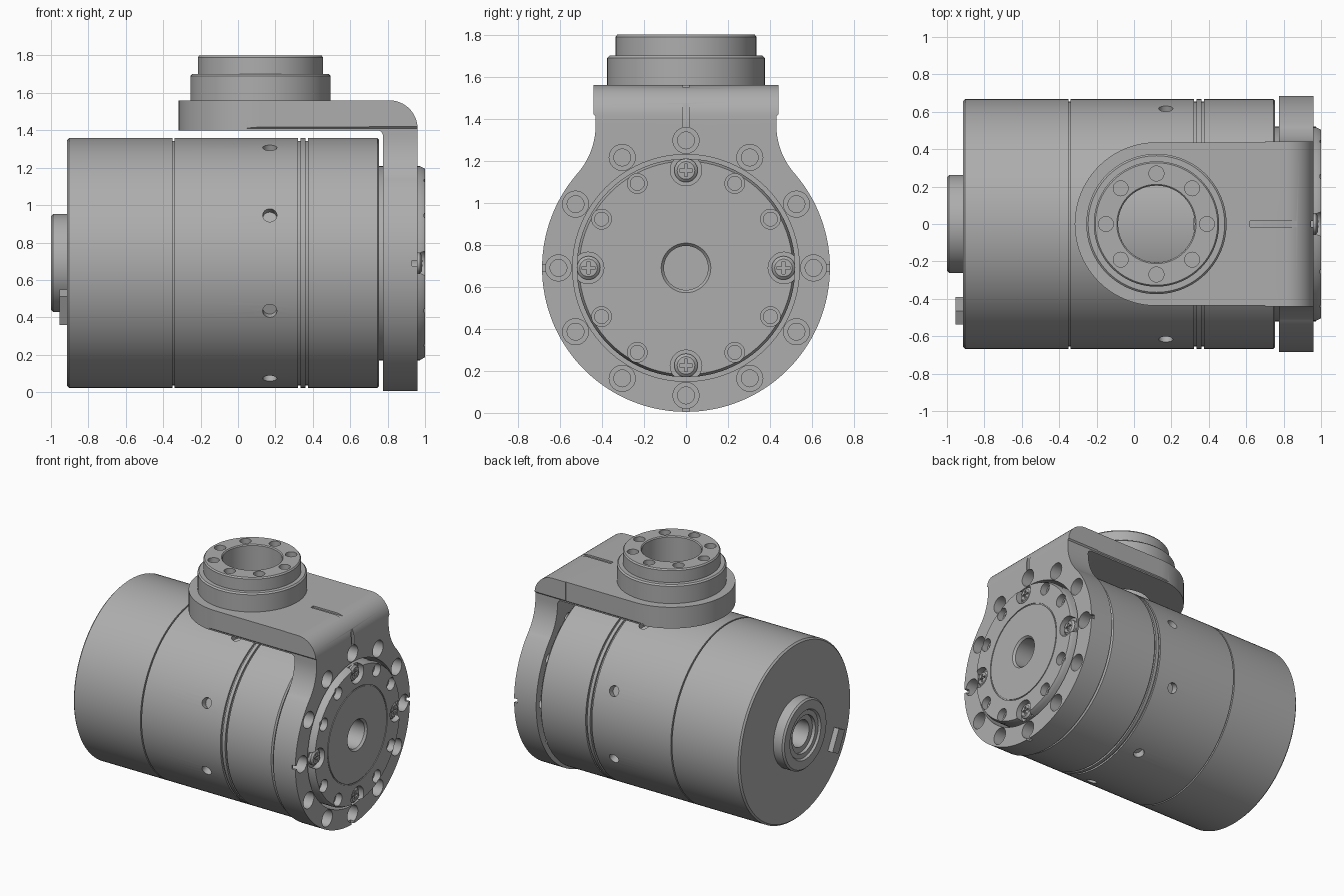
import bpy, bmesh
from math import pi, cos, sin, radians
from mathutils import Matrix, Vector

if "Cube" in bpy.data.objects:
    bpy.data.objects.remove(bpy.data.objects["Cube"])

AXIS_Z = 0.69
FLANGE_X = 0.12
TO_X = Matrix.Translation((0, 0, AXIS_Z)) @ Matrix.Rotation(pi / 2, 4, 'Y')

grey = bpy.data.materials.new("machined grey")
grey.use_nodes = True
grey.diffuse_color = (0.42, 0.42, 0.42, 1)
grey.node_tree.nodes["Principled BSDF"].inputs["Base Color"].default_value = (0.42, 0.42, 0.42, 1)


def lathe(bm, profile, mat, segs=96, closed=False):
    """Revolve (height, radius) points about the local z axis."""
    rings = [[bm.verts.new(mat @ Vector((r * cos(2 * pi * i / segs), r * sin(2 * pi * i / segs), h)))
              for i in range(segs)] for h, r in profile]
    pairs = list(zip(rings, rings[1:]))
    if closed:
        pairs.append((rings[-1], rings[0]))
    for a, b in pairs:
        for i in range(segs):
            j = (i + 1) % segs
            bm.faces.new((a[i], a[j], b[j], b[i]))


def rod(bm, r, h0, h1, mat, segs=32):
    lathe(bm, [(h0, 0), (h0, r), (h1, r), (h1, 0)], mat, segs)


def box(bm, centre, size, mat=Matrix()):
    bmesh.ops.create_cube(bm, size=1, matrix=mat @ Matrix.Translation(centre) @ Matrix.Diagonal((*size, 1)))


def prism(bm, points, place, d0, d1):
    """Extrude a flat outline; place(u, v, d) gives the 3D point."""
    a = [bm.verts.new(place(u, v, d0)) for u, v in points]
    b = [bm.verts.new(place(u, v, d1)) for u, v in points]
    bm.faces.new(a)
    bm.faces.new(b[::-1])
    for i in range(len(a)):
        j = (i + 1) % len(a)
        bm.faces.new((a[i], b[i], b[j], a[j]))


def arc(cx, cy, r, a0, a1, n):
    return [(cx + r * cos(radians(a0 + (a1 - a0) * i / n)),
             cy + r * sin(radians(a0 + (a1 - a0) * i / n))) for i in range(n + 1)]


def finish(name, bm):
    bmesh.ops.remove_doubles(bm, verts=bm.verts, dist=1e-5)
    bmesh.ops.recalc_face_normals(bm, faces=bm.faces)
    me = bpy.data.meshes.new(name)
    bm.to_mesh(me)
    bm.free()
    me.materials.append(grey)
    ob = bpy.data.objects.new(name, me)
    bpy.context.collection.objects.link(ob)
    return ob


def select(ob):
    bpy.ops.object.select_all(action='DESELECT')
    ob.select_set(True)
    bpy.context.view_layer.objects.active = ob


def carve(ob, bm, operation='DIFFERENCE'):
    """Apply a boolean with a temporary cutter."""
    cutter = finish("cutter", bm)
    cutter.hide_render = True
    mod = ob.modifiers.new("carve", 'BOOLEAN')
    mod.operation = operation
    mod.solver = 'EXACT'
    mod.object = cutter
    select(ob)
    bpy.ops.object.modifier_apply(modifier=mod.name)
    bpy.data.objects.remove(cutter)


def smooth(ob):
    select(ob)
    bpy.ops.object.shade_smooth_by_angle(angle=radians(30))


def around(deg, radius):
    """Matrix on the main axis, offset outwards at an angle (0 = +y, 90 = up)."""
    a = radians(deg)
    return Matrix.Translation((0, radius * cos(a), radius * sin(a))) @ TO_X


# Motor housing with rear boss, stepped bore and seam grooves
R = 0.668
profile = [(-0.7, 0), (-0.7, 0.1), (-0.96, 0.1), (-0.96, 0.14), (-0.985, 0.14), (-0.985, 0.175),
           (-1.0, 0.185), (-1.0, 0.25), (-0.988, 0.262), (-0.915, 0.262), (-0.915, R - 0.012), (-0.903, R)]
for g0, g1 in ((-0.35, -0.34), (0.32, 0.335), (0.36, 0.373)):
    profile += [(g0, R), (g0, R - 0.014), (g1, R - 0.014), (g1, R)]
profile += [(0.745, R), (0.755, R - 0.01), (0.755, 0)]
bm = bmesh.new()
lathe(bm, profile, TO_X, 128)
housing = finish("motor_housing", bm)
bm = bmesh.new()
for k in range(8):
    rod(bm, 0.038, 0.62, 0.72, Matrix.Translation((0.17, 0, AXIS_Z))
        @ Matrix.Rotation(radians(22.5 + 45 * k), 4, 'X'), 24)
carve(housing, bm)
smooth(housing)

# Small cable socket on the rear face
bm = bmesh.new()
box(bm, (-0.93, -0.52, 0), (0.05, 0.08, 0.17),
    Matrix.Translation((0, 0, AXIS_Z)) @ Matrix.Rotation(radians(27), 4, 'X'))
finish("cable_socket", bm)

# Bracket: bent side profile trimmed by its front and top outlines
side = [(-0.4, 1.56)] + arc(0.81, 1.41, 0.15, 90, 0, 12) + [(0.96, -0.1), (0.775, -0.1)]
side += arc(0.745, 1.37, 0.03, 0, 90, 5) + [(-0.4, 1.40)]
bm = bmesh.new()
prism(bm, side, lambda u, v, d: (u, d, v), -0.8, 0.8)
bracket = finish("bracket", bm)

half = [(0.44, 1.7), (0.44, 1.42), (0.43, 1.41)]
half += arc(0.78, 1.37, 0.35, 180, 221, 12) + arc(0, AXIS_Z, 0.685, 41, -90, 48)
outline = half + [(-y, z) for y, z in half[-2::-1]]
bm = bmesh.new()
prism(bm, outline, lambda u, v, d: (d, u, v), -0.6, 1.2)
carve(bracket, bm, 'INTERSECT')

top = arc(FLANGE_X, 0, 0.437, 90, 270, 48)
top += [(0.7, -0.437), (0.7, -0.9), (1.2, -0.9), (1.2, 0.9), (0.7, 0.9), (0.7, 0.437)]
bm = bmesh.new()
prism(bm, top, lambda u, v, d: (u, v, d), -0.2, 1.9)
carve(bracket, bm, 'INTERSECT')

# Bracket bores and counterbored bolt circle
bm = bmesh.new()
rod(bm, 0.54, 0.6, 1.1, TO_X, 96)
rod(bm, 0.205, 1.3, 1.7, Matrix.Translation((FLANGE_X, 0, 0)), 64)
for k in range(12):
    lathe(bm, [(0.7, 0), (0.7, 0.04), (0.85, 0.04), (0.85, 0.062), (1.05, 0.062), (1.05, 0)],
          around(30 * k, 0.607), 32)
carve(bracket, bm)

# Alignment slots on the rim, the bend and the arm
bm = bmesh.new()
for deg in (0, 180, 270):
    box(bm, (0.96, 0.66, 0), (0.06, 0.1, 0.03),
        Matrix.Translation((0, 0, AXIS_Z)) @ Matrix.Rotation(radians(deg), 4, 'X'))
box(bm, (0.965, 0, 1.425), (0.04, 0.03, 0.13))
box(bm, (0.75, 0, 1.56), (0.26, 0.03, 0.025))
carve(bracket, bm)
smooth(bracket)

# Output disc with ring groove, centre hole and bolt circle
bm = bmesh.new()
lathe(bm, [(0.74, 0), (0.74, 0.52), (0.975, 0.52), (1.0, 0.508), (1.0, 0.358), (0.994, 0.358), (0.994, 0.35),
           (1.0, 0.35), (1.0, 0.118), (0.985, 0.105), (0.8, 0.105), (0.8, 0)], TO_X)
disc = finish("output_disc", bm)
bm = bmesh.new()
for k in range(12):
    if k % 3:
        lathe(bm, [(0.88, 0), (0.88, 0.033), (0.95, 0.033), (0.95, 0.047), (1.05, 0.047), (1.05, 0)],
              around(30 * k, 0.464), 28)
    else:
        rod(bm, 0.075, 0.955, 1.05, around(30 * k, 0.466))
carve(disc, bm)
smooth(disc)

# Cross-head screws in the disc notches
bm = bmesh.new()
for k in range(4):
    lathe(bm, [(0.94, 0), (0.94, 0.056), (0.972, 0.056), (0.984, 0.042), (0.986, 0)], around(90 * k, 0.464), 28)
screws = finish("disc_screws", bm)
for size in ((0.04, 0.06, 0.014), (0.04, 0.014, 0.06)):
    bm = bmesh.new()
    for k in range(4):
        a = pi / 2 * k
        box(bm, (0.99, 0.464 * cos(a), AXIS_Z + 0.464 * sin(a)), size)
    carve(screws, bm)
smooth(screws)

# Stepped mounting flange on the arm
FLANGE = Matrix.Translation((FLANGE_X, 0, 0))
bm = bmesh.new()
lathe(bm, [(1.55, 0.205), (1.55, 0.375), (1.69, 0.375), (1.70, 0.365), (1.70, 0.335), (1.79, 0.335),
           (1.80, 0.327), (1.80, 0.212), (1.793, 0.205)], FLANGE, closed=True)
flange = finish("mounting_flange", bm)
bm = bmesh.new()
for k in range(8):
    a = pi / 4 * k
    rod(bm, 0.04, 1.70, 1.85, FLANGE @ Matrix.Translation((0.27 * cos(a), 0.27 * sin(a), 0)), 24)
carve(flange, bm)
smooth(flange)
